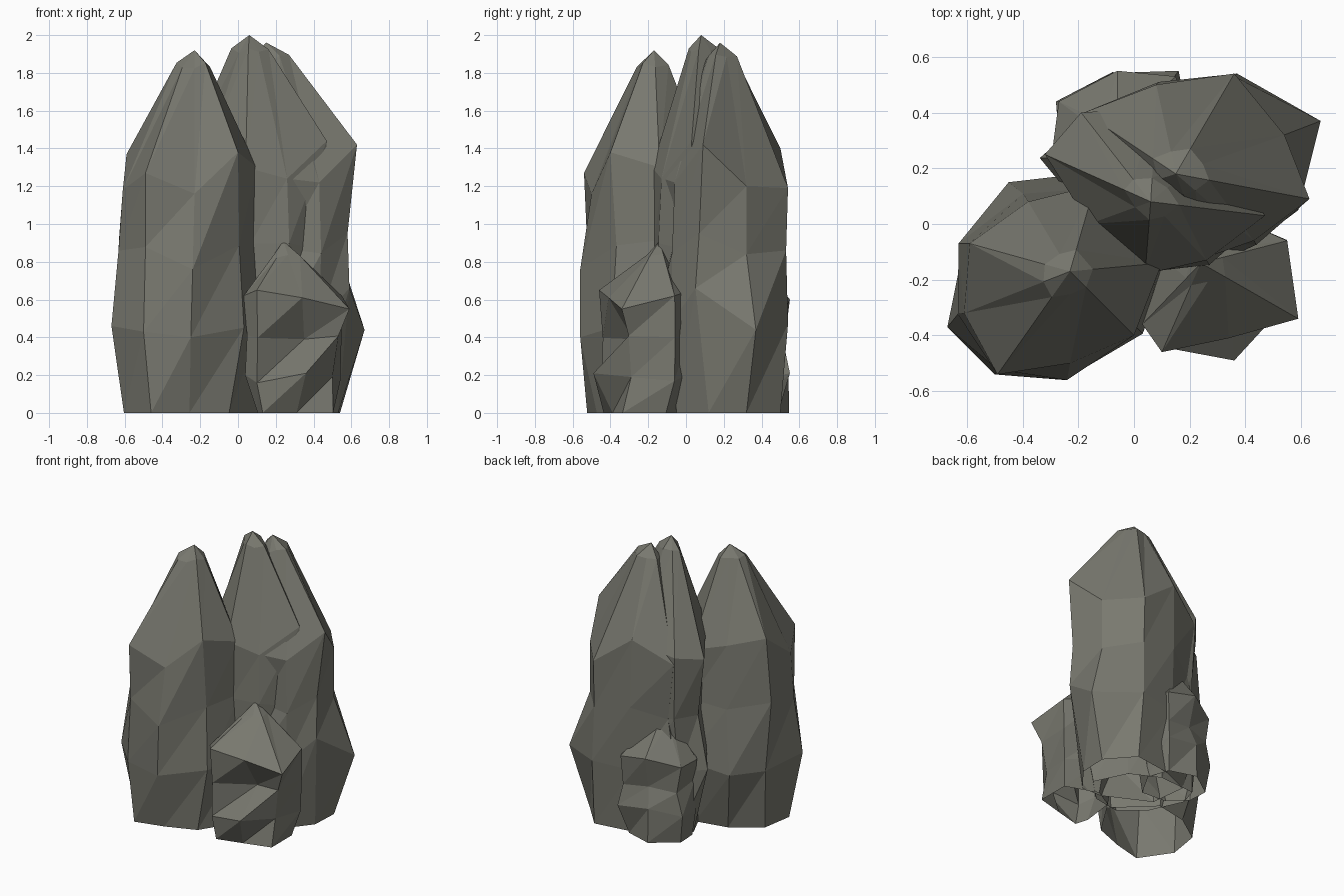
import bpy, bmesh, random
from mathutils import Vector

stone = bpy.data.materials.new("grey_green_stone")
stone.diffuse_color = (0.19, 0.19, 0.16, 1)


def rock(name, apex, shoulder, rings, seed, bumps={}, jitter=0.025):
    """Faceted rock spire, open below: base rings, a shoulder ring, a small cap ring, an apex.
    bumps moves single vertices: (ring, index) -> position."""
    rnd = random.Random(seed)
    n = len(shoulder)
    pts = [Vector(p) for p in shoulder]
    mid = sum(pts, Vector()) / n
    bm = bmesh.new()
    loops = []
    # lower rings: scaled copies of the shoulder outline, roughened
    for k, (z, scale) in enumerate(rings):
        loop = []
        for i, p in enumerate(pts):
            s = scale + (0.04 if (i + k) % 2 else -0.04)
            x = mid.x + (p.x - mid.x) * s + rnd.uniform(-jitter, jitter)
            y = mid.y + (p.y - mid.y) * s + rnd.uniform(-jitter, jitter)
            dz = rnd.uniform(-2, 2) * jitter if z > 0 else 0
            loop.append(bm.verts.new(bumps.get((k, i), (x, y, z + dz))))
        loops.append(loop)
    loops.append([bm.verts.new(p) for p in pts])
    # cap ring close to the tip
    top = Vector(apex)
    cap = []
    for p in pts:
        q = top.lerp(p, 0.25)
        cap.append(bm.verts.new((q.x, q.y, top.z - 0.08 * rnd.uniform(0.8, 1.2))))
    loops.append(cap)
    # triangulated skin, diagonals rising to the right
    for lo, hi in zip(loops, loops[1:]):
        for i in range(n):
            j = (i + 1) % n
            bm.faces.new((lo[i], lo[j], hi[j]))
            bm.faces.new((lo[i], hi[j], hi[i]))
    tip = bm.verts.new(top)
    for i in range(n):
        bm.faces.new((cap[i], cap[(i + 1) % n], tip))
    me = bpy.data.meshes.new(name)
    bm.to_mesh(me)
    bm.free()
    me.materials.append(stone)
    ob = bpy.data.objects.new(name, me)
    bpy.context.collection.objects.link(ob)
    return ob


# left spire
rock("left_spire", (-0.23, -0.17, 1.92),
     [(-0.59, -0.07, 1.37), (-0.61, -0.32, 1.18), (-0.49, -0.54, 1.27), (-0.23, -0.50, 1.16),
      (0.0, -0.40, 1.38), (0.10, -0.14, 1.30), (-0.14, 0.14, 1.25), (-0.38, 0.08, 1.32)],
     [(0, 0.92), (0.43, 1.03), (0.87, 1.0)], 3,
     {(1, 1): (-0.67, -0.37, 0.46), (1, 2): (-0.50, -0.54, 0.43), (1, 3): (-0.25, -0.56, 0.40),
      (2, 3): (-0.24, -0.56, 0.76), (1, 7): (-0.45, 0.15, 0.43), (2, 0): (-0.63, -0.07, 0.92)})

# central spire
rock("central_spire", (0.06, 0.08, 2.0),
     [(0.47, 0.03, 1.44), (0.30, 0.28, 1.40), (0.08, 0.42, 1.35), (-0.19, 0.40, 1.30),
      (-0.32, 0.25, 1.27), (-0.16, 0.0, 1.40), (0.04, -0.18, 1.30), (0.26, -0.13, 1.24)],
     [(0, 0.85), (0.43, 0.97), (0.87, 0.93)], 5)

# right spire
rock("right_spire", (0.15, 0.18, 1.96),
     [(0.63, 0.09, 1.42), (0.54, 0.32, 1.20), (0.36, 0.54, 1.19), (0.08, 0.50, 1.40),
      (-0.18, 0.40, 1.25), (-0.10, 0.10, 1.30), (0.26, -0.12, 1.24), (0.43, -0.06, 1.22)],
     [(0, 0.88), (0.44, 1.03), (0.87, 0.96)], 8,
     {(1, 1): (0.67, 0.37, 0.44), (1, 0): (0.59, 0.05, 0.66), (2, 0): (0.58, 0.07, 0.95),
      (0, 0): (0.53, 0.12, 0), (0, 1): (0.54, 0.32, 0), (0, 2): (0.38, 0.50, 0),
      (2, 1): (0.54, 0.32, 0.84), (1, 2): (0.37, 0.54, 0.47), (2, 2): (0.36, 0.53, 0.86)})

# small boulder at the front right
rock("front_boulder", (0.24, -0.14, 0.91),
     [(0.59, -0.34, 0.55), (0.55, -0.06, 0.62), (0.30, 0.05, 0.66), (0.08, -0.10, 0.68),
      (0.03, -0.36, 0.62), (0.10, -0.46, 0.65), (0.34, -0.41, 0.61)],
     [(0, 0.8), (0.2, 0.95), (0.4, 0.88)], 4,
     {(1, 6): (0.36, -0.49, 0.21), (1, 0): (0.50, -0.29, 0.19), (2, 6): (0.35, -0.28, 0.39)})

# small boulder at the back
rock("back_boulder", (-0.06, 0.34, 0.88),
     [(0.15, 0.53, 0.56), (-0.06, 0.55, 0.60), (-0.27, 0.44, 0.55), (-0.29, 0.29, 0.56),
      (-0.15, 0.12, 0.62), (0.10, 0.14, 0.62), (0.20, 0.34, 0.60)],
     [(0, 0.85), (0.2, 1.0), (0.4, 0.88)], 9,
     {(1, 0): (0.16, 0.55, 0.21), (1, 2): (-0.28, 0.44, 0.2), (2, 1): (-0.05, 0.50, 0.38)})
